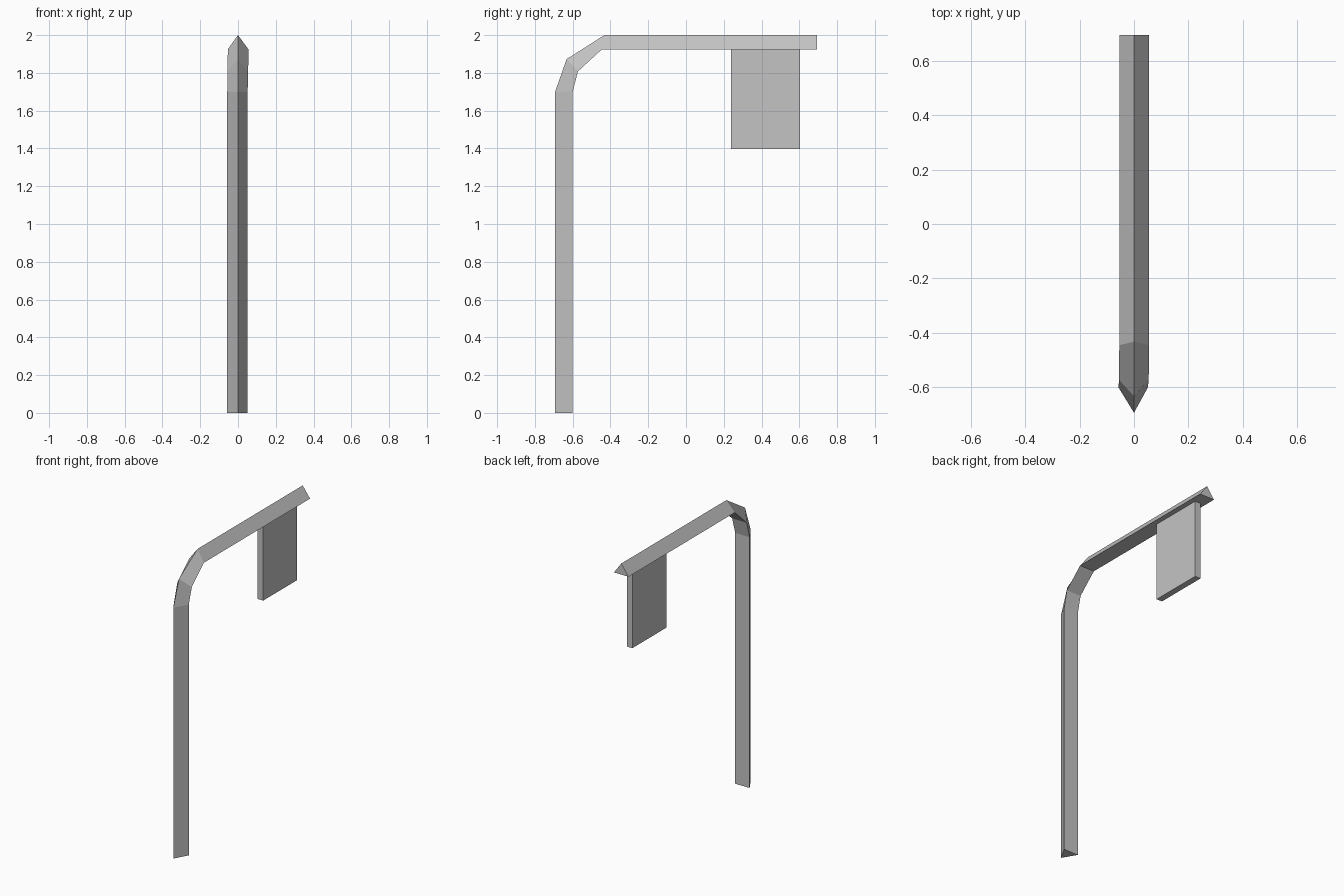
import bpy
import bmesh

cube = bpy.data.objects.get("Cube")
if cube:
    bpy.data.objects.remove(cube, do_unlink=True)

# Single painted-metal colour
GREY = (0.55, 0.55, 0.55, 1.0)
grey = bpy.data.materials.new("plain_grey")
grey.use_nodes = True
grey.diffuse_color = GREY
grey.node_tree.nodes["Principled BSDF"].inputs["Base Color"].default_value = GREY


def finish(bm, name):
    """Turn a bmesh into a flat-shaded object."""
    bmesh.ops.recalc_face_normals(bm, faces=bm.faces)
    mesh = bpy.data.meshes.new(name)
    bm.to_mesh(mesh)
    bm.free()
    mesh.materials.append(grey)
    obj = bpy.data.objects.new(name, mesh)
    bpy.context.collection.objects.link(obj)
    return obj


# Bent post: a triangular section swept up, round the bend and along the arm.
# Each station: ridge (y, z), flat inner side (y, z), right and left edge x
stations = [
    ((-0.693, 0.0), (-0.60, 0.0), -0.057, 0.051),
    ((-0.693, 1.70), (-0.60, 1.70), -0.057, 0.051),
    ((-0.632, 1.873), (-0.572, 1.808), -0.055, 0.054),
    ((-0.432, 2.0), (-0.445, 1.925), -0.054, 0.055),
    ((0.693, 2.0), (0.693, 1.925), -0.054, 0.055),
]
bm = bmesh.new()
rings = []
for ridge, inner, right, left in stations:
    rings.append([bm.verts.new((0, *ridge)),
                  bm.verts.new((right, *inner)),
                  bm.verts.new((left, *inner))])
for a, b in zip(rings, rings[1:]):
    for i in range(3):
        j = (i + 1) % 3
        bm.faces.new((a[i], a[j], b[j], b[i]))
bm.faces.new(rings[0])
bm.faces.new(rings[-1])
finish(bm, "bent_post")

# Hanging panel under the arm
bm = bmesh.new()
bmesh.ops.create_cube(bm, size=1)
bmesh.ops.scale(bm, vec=(0.042, 0.365, 0.527), verts=bm.verts)
bmesh.ops.translate(bm, vec=(0, 0.422, 1.6615), verts=bm.verts)
finish(bm, "hanging_panel")
